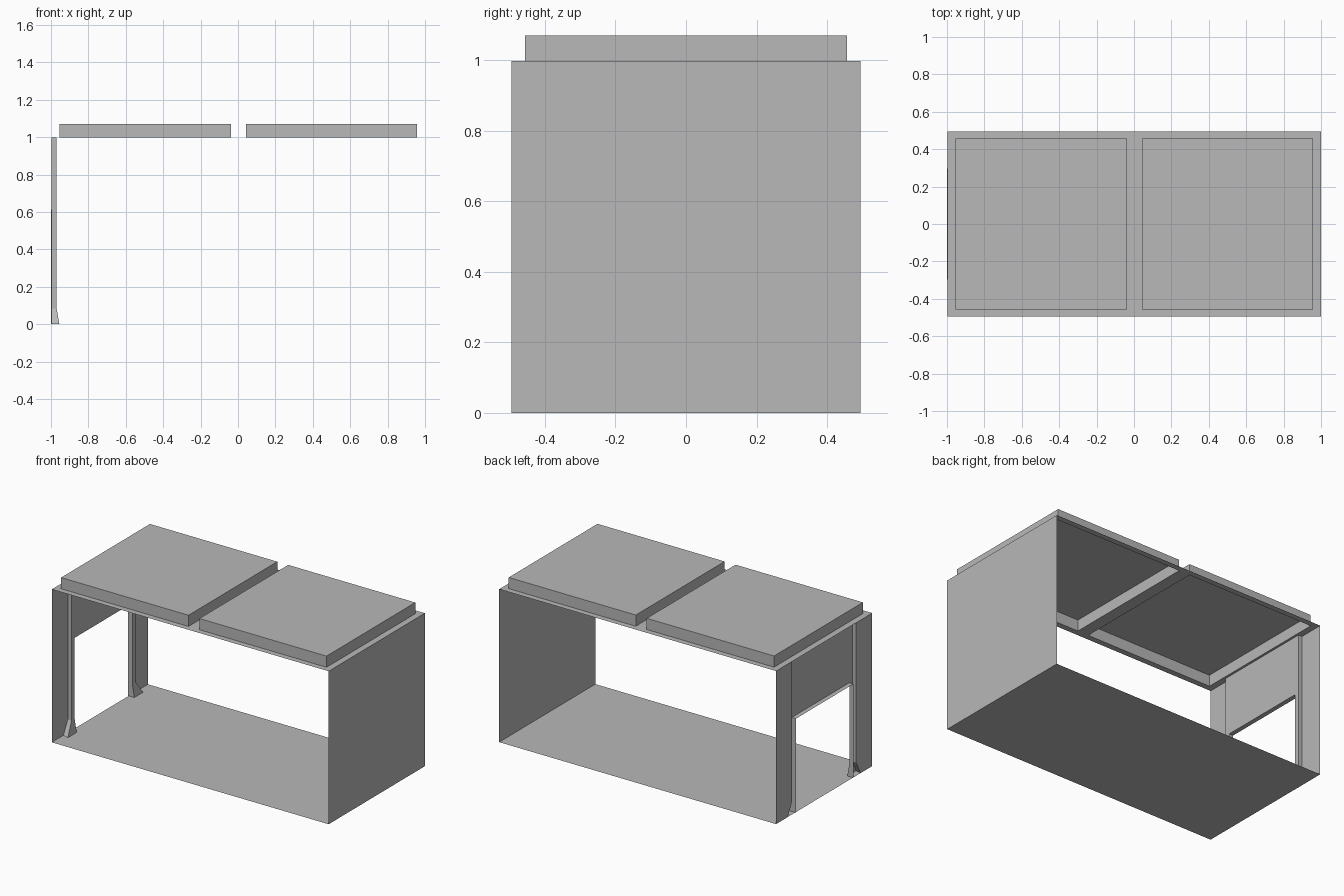
import bpy, bmesh

if "Cube" in bpy.data.objects:
    bpy.data.objects.remove(bpy.data.objects["Cube"], do_unlink=True)

grey = bpy.data.materials.new("plain grey")
grey.use_nodes = True
colour = (0.48, 0.48, 0.48, 1)
grey.diffuse_color = colour
grey.node_tree.nodes["Principled BSDF"].inputs["Base Color"].default_value = colour

END = 1.0        # solid end wall
WALL = -0.996    # doorway end wall
SIDE = 0.495     # half depth
TOP = 0.997      # roof height


def finish(name, bm):
    mesh = bpy.data.meshes.new(name)
    bmesh.ops.remove_doubles(bm, verts=bm.verts, dist=0.0005)
    bm.to_mesh(mesh)
    bm.free()
    mesh.materials.append(grey)
    obj = bpy.data.objects.new(name, mesh)
    bpy.context.collection.objects.link(obj)
    return obj


def face(bm, points):
    return bm.faces.new([bm.verts.new(p) for p in points])


def flat(bm, x0, x1, y0, y1, z):
    return face(bm, [(x0, y0, z), (x1, y0, z), (x1, y1, z), (x0, y1, z)])


def loft(bm, rings):
    """Skin strips between open point rows, from low to high."""
    for low, high in zip(rings, rings[1:]):
        for i in range(len(low) - 1):
            face(bm, [low[i + 1], low[i], high[i], high[i + 1]])


# Floor
bm = bmesh.new()
flat(bm, WALL, END, -SIDE, SIDE, 0).normal_flip()
finish("floor", bm)

# Solid end wall
bm = bmesh.new()
face(bm, [(END, -SIDE, 0), (END, SIDE, 0), (END, SIDE, TOP), (END, -SIDE, TOP)])
finish("end_wall", bm)

# Roof rim around two openings
xs = [WALL, -0.955, -0.037, 0.042, 0.958, END]
ys = [-SIDE, -0.457, 0.457, SIDE]
bm = bmesh.new()
for i in range(5):
    for j in range(3):
        if not (i in (1, 3) and j == 1):
            flat(bm, xs[i], xs[i + 1], ys[j], ys[j + 1], TOP)
finish("roof_rim", bm)

# Raised hollow roof panels, open underneath
for name, i in (("right_roof_panel", 1), ("left_roof_panel", 3)):
    bm = bmesh.new()
    lid = flat(bm, xs[i], xs[i + 1], ys[1], ys[2], 1.07)
    corners = [v.co.copy() for v in lid.verts]
    for a, b in zip(corners, corners[1:] + corners[:1]):
        face(bm, [(a.x, a.y, TOP), (b.x, b.y, TOP), b, a])
    finish(name, bm)

# Doorway end wall: one half, mirrored front to back
INNER = -0.97    # recessed panel
LIP = -1.0       # outer edge of the door lining
HEAD = 0.612     # door height
EDGE, JAMB = 0.33, 0.297


def row(plan, z):
    return [(x, y, z) for x, y in plan]


pillar = [(WALL, SIDE), (WALL, EDGE), (INNER, EDGE), (INNER, JAMB), (LIP, JAMB)]
foot = [(WALL, SIDE), (WALL, 0.375), (-0.955, 0.387), (-0.955, JAMB), (LIP, JAMB)]
bm = bmesh.new()
loft(bm, [row(foot, 0), row(pillar, 0.085), row(pillar, HEAD)])
upper = pillar[:4] + [(INNER, 0)]
loft(bm, [row(upper, HEAD), row(upper, TOP)])
flat(bm, LIP, INNER, 0, JAMB, HEAD).normal_flip()
door_wall = finish("doorway_wall", bm)
mirror = door_wall.modifiers.new("mirror", "MIRROR")
mirror.use_axis = (False, True, False)
